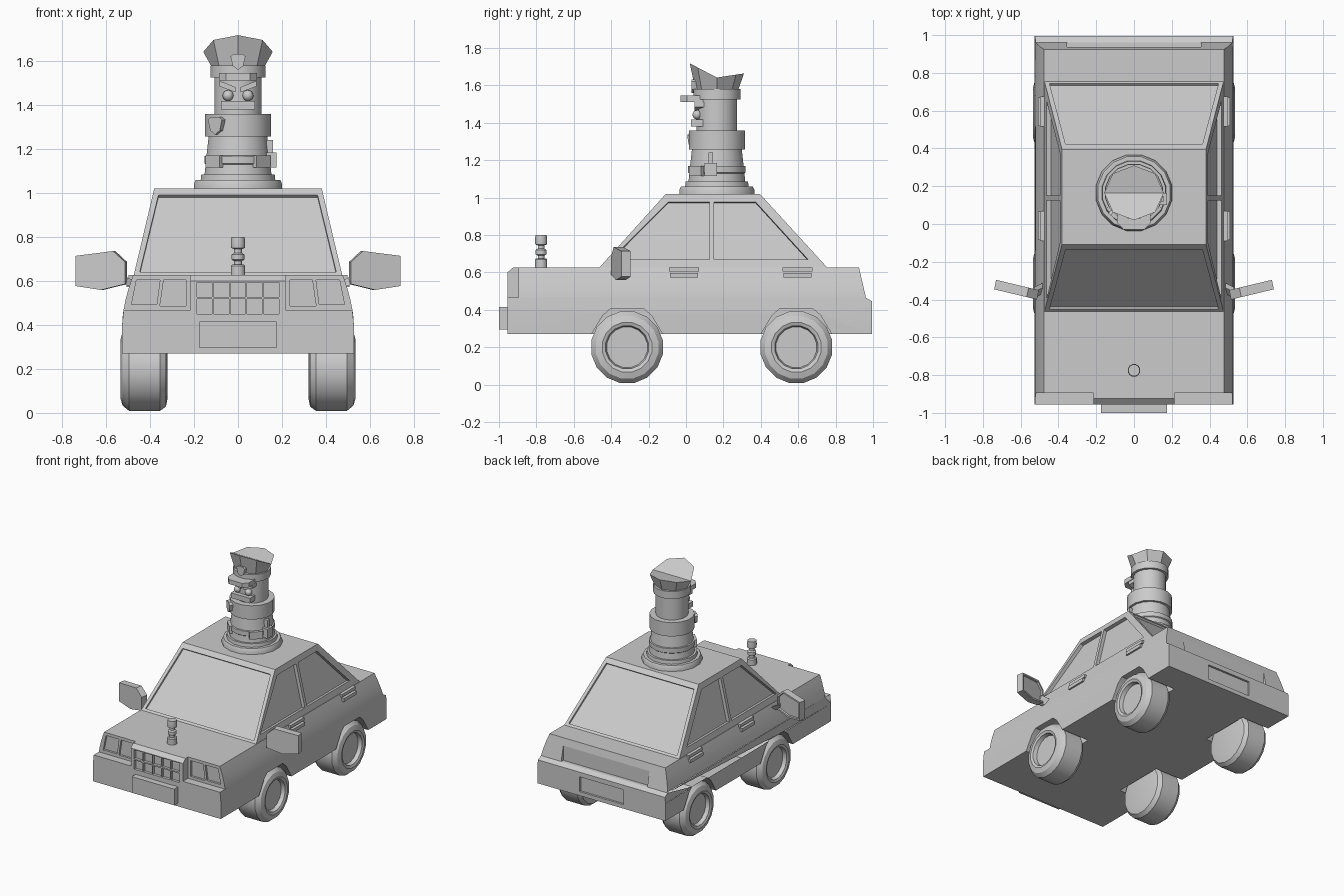
import bpy, bmesh, math
from mathutils import Vector

if "Cube" in bpy.data.objects:
    bpy.data.objects.remove(bpy.data.objects["Cube"])

grey = bpy.data.materials.new("plain grey")
grey.diffuse_color = (0.6, 0.6, 0.6, 1)
grey.use_nodes = True
grey.node_tree.nodes["Principled BSDF"].inputs["Base Color"].default_value = grey.diffuse_color


def shade(ob, angle=32):
    bpy.ops.object.select_all(action='DESELECT')
    ob.select_set(True)
    bpy.context.view_layer.objects.active = ob
    bpy.ops.object.shade_smooth_by_angle(angle=math.radians(angle))


def finish(bm, name, angle=32):
    bmesh.ops.remove_doubles(bm, verts=bm.verts, dist=1e-5)
    bmesh.ops.recalc_face_normals(bm, faces=bm.faces)
    me = bpy.data.meshes.new(name)
    bm.to_mesh(me)
    bm.free()
    me.materials.append(grey)
    ob = bpy.data.objects.new(name, me)
    bpy.context.collection.objects.link(ob)
    shade(ob, angle)
    return ob


def add_prism(bm, pts, vec):
    a = [bm.verts.new(p) for p in pts]
    b = [bm.verts.new(Vector(p) + Vector(vec)) for p in pts]
    n = len(a)
    bm.faces.new(a)
    end = bm.faces.new(b[::-1])
    for i in range(n):
        bm.faces.new((a[i], a[(i + 1) % n], b[(i + 1) % n], b[i]))
    return end


def prism(name, pts, vec):
    bm = bmesh.new()
    add_prism(bm, pts, vec)
    return finish(bm, name)


def box(x0, x1, y0, y1, z0, z1):
    return [(x0, y0, z0), (x1, y0, z0), (x1, y1, z0), (x0, y1, z0)], (0, 0, z1 - z0)


def lathe(name, profile, segs, place, angle=32):
    bm = bmesh.new()
    rings = []
    for r, h in profile:
        rings.append([bm.verts.new(place(r * math.cos(t), r * math.sin(t), h))
                      for t in (2 * math.pi * (k + .5) / segs for k in range(segs))])
    for a, b in zip(rings, rings[1:]):
        for k in range(segs):
            j = (k + 1) % segs
            bm.faces.new((a[k], a[j], b[j], b[k]))
    bmesh.ops.dissolve_degenerate(bm, dist=1e-6, edges=bm.edges)
    return finish(bm, name, angle)


def carve(ob, cutters):
    bm = bmesh.new()
    for pts, vec in cutters:
        add_prism(bm, pts, vec)
    cut = finish(bm, "cutter")
    cut.hide_render = True
    mod = ob.modifiers.new("cut", 'BOOLEAN')
    mod.operation, mod.solver, mod.object = 'DIFFERENCE', 'EXACT', cut
    dg = bpy.context.evaluated_depsgraph_get()
    me = bpy.data.meshes.new_from_object(ob.evaluated_get(dg))
    ob.modifiers.clear()
    ob.data = me
    bpy.data.objects.remove(cut)
    shade(ob)


def recess(pts, normal, depth):
    """Cutter that sinks an outline into the surface it lies on."""
    n = Vector(normal).normalized()
    return [Vector(p) - n * depth for p in pts], n * (depth + .03)


# car body: side profile extruded across, sides curving in towards the top
profile = [(-.955, .27), (.995, .27), (.995, .445), (.962, .465), (.925, .626),
           (-.925, .626), (-.955, .6)]
bm = bmesh.new()
add_prism(bm, [(-1, y, z) for y, z in profile], (2, 0, 0))
for z in (.4, .47, .52, .57):
    bmesh.ops.bisect_plane(bm, geom=bm.verts[:] + bm.edges[:] + bm.faces[:],
                           plane_co=(0, 0, z), plane_no=(0, 0, 1))
for v in bm.verts:
    t = max(0, (v.co.z - .4) / .226)
    v.co.x *= .527 - .05 * t ** 1.7
body = finish(bm, "car_body")

# wheel arches, headlight corners, rear panel and rear plate recess
WHEELS = (-.315, .59)
arch = [(-.19, .2), (-.19, .27), (-.13, .37), (-.09, .405),
        (.09, .405), (.13, .37), (.19, .27), (.19, .2)]
cuts = [box(-.355, .355, .937, 1.1, .465, .64), box(-.18, .18, .98, 1.1, .3, .41)]
for s in (-1, 1):
    cuts.append(box(s * .215, s * .7, -1.1, -.895, .467, .7))
    for wy in WHEELS:
        cuts.append(([(s * .3, wy + y, z) for y, z in arch], (s * .4, 0, 0)))
carve(body, cuts)

# headlight lenses and grille cells
cuts = []
for s in (-1, 1):
    for quad in ([(.355, .604), (.462, .604), (.484, .492), (.37, .492)],
                 [(.236, .604), (.338, .604), (.355, .487), (.236, .487)]):
        cuts.append(recess([(s * x, -.895, z) for x, z in quad], (0, -1, 0), .015))
for i in range(5):
    for z0, z1 in ((.45, .517), (.527, .594)):
        x = -.187 + i * .076
        cuts.append(box(x, x + .069, -1.05, -.935, z0, z1))
carve(body, cuts)
prism("front_plate", *box(-.175, .175, -1, -.94, .295, .415))

# cabin with sunk windows
bm = bmesh.new()
lo = [bm.verts.new(p) for p in ((-.478, -.478, .61), (.478, -.478, .61), (.478, .77, .61), (-.478, .77, .61))]
hi = [bm.verts.new(p) for p in ((-.381, -.108, 1.02), (.381, -.108, 1.02), (.381, .395, 1.02), (-.381, .395, 1.02))]
bm.faces.new(lo)
bm.faces.new(hi)
for i in range(4):
    j = (i + 1) % 4
    bm.faces.new((lo[i], lo[j], hi[j], hi[i]))
cabin = finish(bm, "cabin")


def slope(a, b, z):
    return a + (b - a) * (z - .61) / .41


cuts = []
for a, b, n in ((-.478, -.108, (0, -.41, .37)), (.77, .395, (0, .41, .375))):
    quad = [(-.447, .64), (.447, .64), (.362, .99), (-.362, .99)]
    cuts.append(recess([(x, slope(a, b, z), z) for x, z in quad], n, .014))
for s in (-1, 1):
    for quad in ([(-.4, .67), (-.095, .977), (.125, .977), (.125, .67)],
                 [(.15, .67), (.15, .977), (.372, .977), (.652, .67)]):
        cuts.append(recess([(s * slope(.478, .381, z), y, z) for y, z in quad], (s * .41, 0, .097), .025))
carve(cabin, cuts)

# wheels, door handles, mirrors
tyre = [(0, .5), (.11, .5), (.117, .528), (.135, .535), (.17, .525), (.195, .495),
        (.195, .355), (.175, .328), (.135, .32), (0, .32)]
glass = [(.514, .686), (.568, .736), (.74, .714), (.74, .577), (.623, .559), (.514, .586)]
for s, side in ((-1, "left"), (1, "right")):
    for wy, end in zip(WHEELS, ("front", "rear")):
        lathe(f"{end}_{side}_wheel", tyre, 16, lambda a, b, h: (s * h, wy + a, .2 + b))
    for y, end in ((-.09, "front"), (.515, "rear")):
        prism(f"{end}_{side}_handle", *box(s * .45, s * .497, y, y + .16, .605, .627))
        prism(f"{end}_{side}_handle_cup", *box(s * .45, s * .508, y + .005, y + .155, .572, .597))
    bm = bmesh.new()
    back = add_prism(bm, [(s * x, -.4 + (x - .514) * .24, z) for x, z in glass], (-s * .01, .05, 0))
    bmesh.ops.recalc_face_normals(bm, faces=bm.faces)
    bmesh.ops.inset_individual(bm, faces=[back], thickness=.014)
    bmesh.ops.inset_individual(bm, faces=[back], thickness=.002, depth=-.012)
    finish(bm, f"{side}_mirror", 20)
    prism(f"{side}_mirror_arm", [(s * .47, -.36, .565), (s * .53, -.395, .59),
                                 (s * .53, -.36, .63), (s * .47, -.33, .6)], (0, .025, 0))

# lamp post on the bonnet
lathe("bonnet_ornament", [(0, .61), (.034, .61), (.034, .668), (.028, .675), (.018, .675), (.018, .69),
                          (.03, .697), (.03, .72), (.018, .728), (.018, .745), (.032, .75),
                          (.034, .77), (.031, .8), (0, .8)], 12, lambda a, b, h: (a, -.775 + b, h))

# roof figure: stacked drums
CY = .165
lathe("figure_body", [(0, 1), (.205, 1), (.205, 1.04), (.195, 1.06), (.173, 1.06), (.17, 1.085), (.155, 1.085),
                      (.15, 1.13), (.156, 1.135), (.156, 1.168), (.146, 1.17), (.136, 1.257),
                      (.153, 1.257), (.153, 1.36), (.11, 1.36), (.11, 1.525), (.128, 1.525),
                      (.128, 1.58), (0, 1.58)], 16, lambda a, b, h: (a, CY + b, h))


def on_drum(name, outline, r, thick, deg=0):
    """Plate facing outwards from the figure at an angle from the front."""
    a = math.radians(deg)
    d, t = Vector((math.sin(a), -math.cos(a), 0)), Vector((math.cos(a), math.sin(a), 0))
    prism(name, [Vector((0, CY, z)) + d * r + t * u for u, z in outline], d * thick)


def rect(u0, u1, z0, z1):
    return [(u0, z0), (u1, z0), (u1, z1), (u0, z1)]


def shield(z0, z1, w):
    h = z1 - z0
    return [(0, z0), (w * .7, z0 + h * .25), (w, z1 - h * .15), (w * .6, z1),
            (-w * .6, z1), (-w, z1 - h * .15), (-w * .7, z0 + h * .25)]


on_drum("chest_badge", shield(1.265, 1.345, .04), .14, .03, -38)
on_drum("left_pouch", rect(-.045, .045, 1.115, 1.17), .13, .034, -45)
on_drum("right_pouch", rect(-.045, .045, 1.115, 1.17), .13, .034, 45)
on_drum("radio", rect(-.065, 0, 1.115, 1.185), .13, .044, 90)
on_drum("radio_aerial", rect(-.045, -.02, 1.18, 1.24), .13, .03, 90)
on_drum("moustache", rect(-.078, .078, 1.38, 1.418), .07, .068)
for s, side in ((-1, "left"), (1, "right")):
    on_drum(f"{side}_brow", [(s * .012, 1.458), (s * .085, 1.485), (s * .085, 1.51), (s * .012, 1.482)], .07, .05)
    bm = bmesh.new()
    bmesh.ops.create_uvsphere(bm, u_segments=12, v_segments=8, radius=.025)
    bmesh.ops.translate(bm, verts=bm.verts, vec=(s * .045, .06, 1.443))
    finish(bm, f"{side}_eye", 60)

# peaked cap: visor, badge and folded crown
prism("cap_visor", [(-.087, .09, 1.512), (-.087, .005, 1.512), (-.055, -.03, 1.512),
                    (.055, -.03, 1.512), (.087, .005, 1.512), (.087, .09, 1.512)], (0, 0, .033))
on_drum("cap_badge", shield(1.56, 1.632, .034), .1, .035)
bm = bmesh.new()
dirs = [(math.cos(k * math.pi / 4), math.sin(k * math.pi / 4)) for k in range(8)]
low = [bm.verts.new((.122 * c, CY + .115 * s, 1.578)) for c, s in dirs]
top = [bm.verts.new((.158 * c, CY + .145 * s, 1.642 + (.022 * s if s > 0 else -.076 * s))) for c, s in dirs]
for k in range(8):
    j = (k + 1) % 8
    bm.faces.new((low[k], low[j], top[j], top[k]))
bm.faces.new(low)
bm.faces.new(top[:5])
bm.faces.new(top[4:] + top[:1])
finish(bm, "cap_crown", 15)
